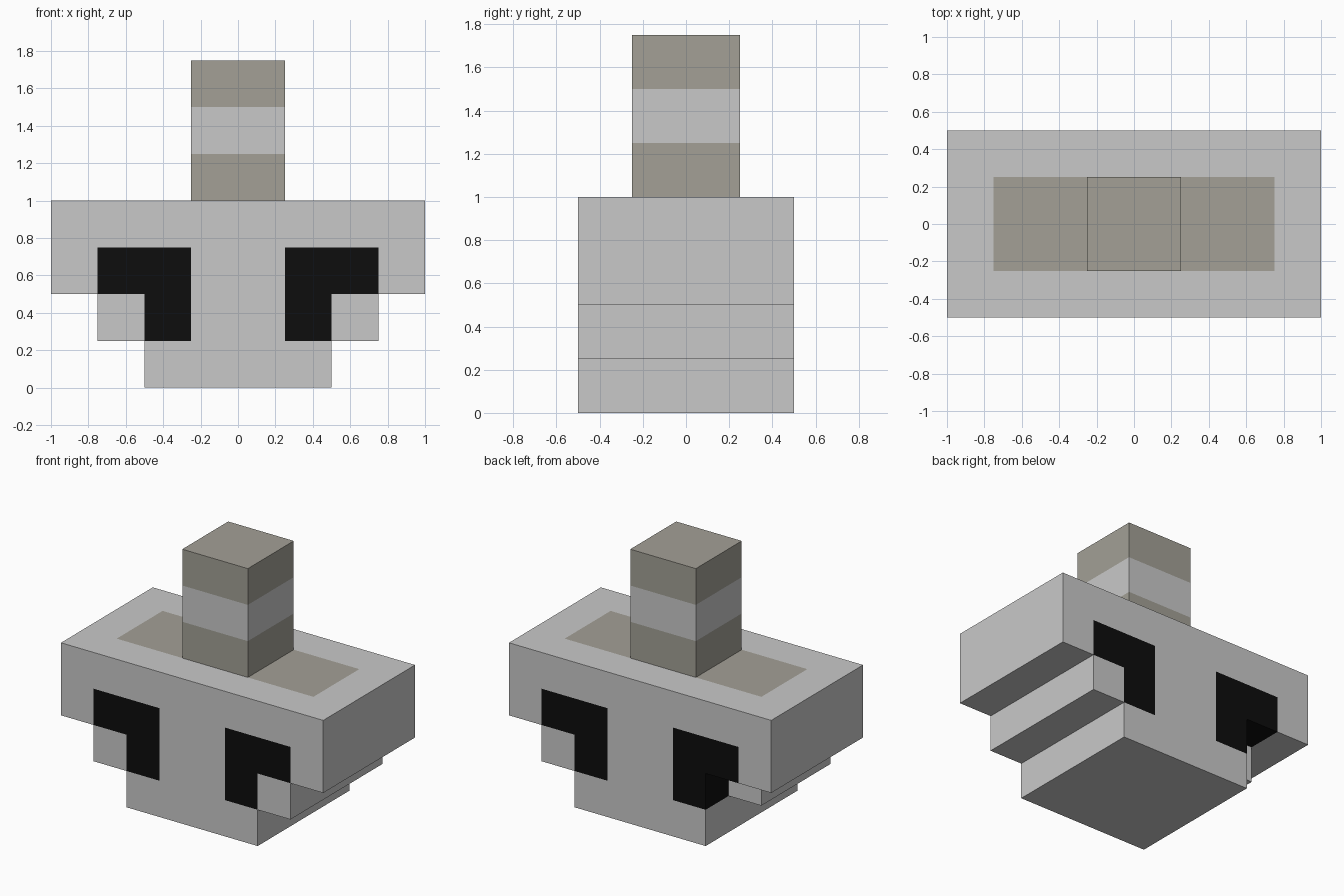
import bpy, bmesh
from mathutils import Vector

if "Cube" in bpy.data.objects:
    bpy.data.objects.remove(bpy.data.objects["Cube"])

CELL = 0.25


def material(name, rgb):
    m = bpy.data.materials.new(name)
    m.diffuse_color = (*rgb, 1.0)
    m.use_nodes = True
    m.node_tree.nodes["Principled BSDF"].inputs["Base Color"].default_value = m.diffuse_color
    return m


MATS = [material("light_grey", (0.584, 0.584, 0.584)),
        material("warm_grey", (0.366, 0.352, 0.305)),
        material("black", (0.004, 0.004, 0.004))]
GREY, WARM, BLACK = range(3)


def block_object(name, filled, colour):
    """Skin of all quarter-unit cells where filled(centre), coloured per face."""
    bm = bmesh.new()
    for i in range(-4, 4):
        for j in range(-4, 4):
            for k in range(0, 8):
                c = Vector((i + 0.5, j + 0.5, k + 0.5)) * CELL
                if not filled(c):
                    continue
                for axis in range(3):
                    for sign in (-1, 1):
                        n = Vector((0, 0, 0))
                        n[axis] = sign
                        if filled(c + n * CELL):
                            continue
                        u = Vector((0, 0, 0))
                        u[(axis + 1) % 3] = 1
                        v = n.cross(u)
                        h = CELL / 2
                        mid = c + n * h
                        f = bm.faces.new([bm.verts.new(mid + (u * a + v * b) * h)
                                          for a, b in ((-1, -1), (1, -1), (1, 1), (-1, 1))])
                        f.material_index = colour(mid, n)
    bmesh.ops.remove_doubles(bm, verts=bm.verts, dist=1e-4)
    me = bpy.data.meshes.new(name)
    bm.to_mesh(me)
    bm.free()
    for m in MATS:
        me.materials.append(m)
    ob = bpy.data.objects.new(name, me)
    bpy.context.collection.objects.link(ob)
    return ob


# Stepped head, with a small notch under one rear eye
def in_notch(p, pad=0.0):
    return (-0.75 - pad < p.x < -0.5 + pad and 0.25 - pad < p.y < 0.5
            and 0.25 - pad < p.z < 0.5 + pad)


def head_filled(p):
    if not (0 < p.z < 1 and abs(p.y) < 0.5) or in_notch(p):
        return False
    half = 1.0 if p.z > 0.5 else 0.75 if p.z > 0.25 else 0.5
    return abs(p.x) < half


def head_colour(p, n):
    x = abs(p.x)
    # L-shaped eyes on front and back
    if abs(n.y) > 0.5 and abs(p.y) > 0.49:
        if 0.5 < p.z < 0.75 and 0.25 < x < 0.75:
            return BLACK
        if 0.25 < p.z < 0.5 and 0.25 < x < 0.5:
            return BLACK
    # notch side and ceiling
    if n.y == 0 and in_notch(p, 0.001):
        return BLACK
    # patch on the top
    if n.z > 0.5 and p.z > 0.99 and x < 0.75 and abs(p.y) < 0.25:
        return WARM
    return GREY


block_object("head", head_filled, head_colour)

# Striped post on top
block_object("post",
             lambda p: abs(p.x) < 0.25 and abs(p.y) < 0.25 and 1 < p.z < 1.75,
             lambda p, n: GREY if 1.25 < p.z < 1.5 else WARM)
